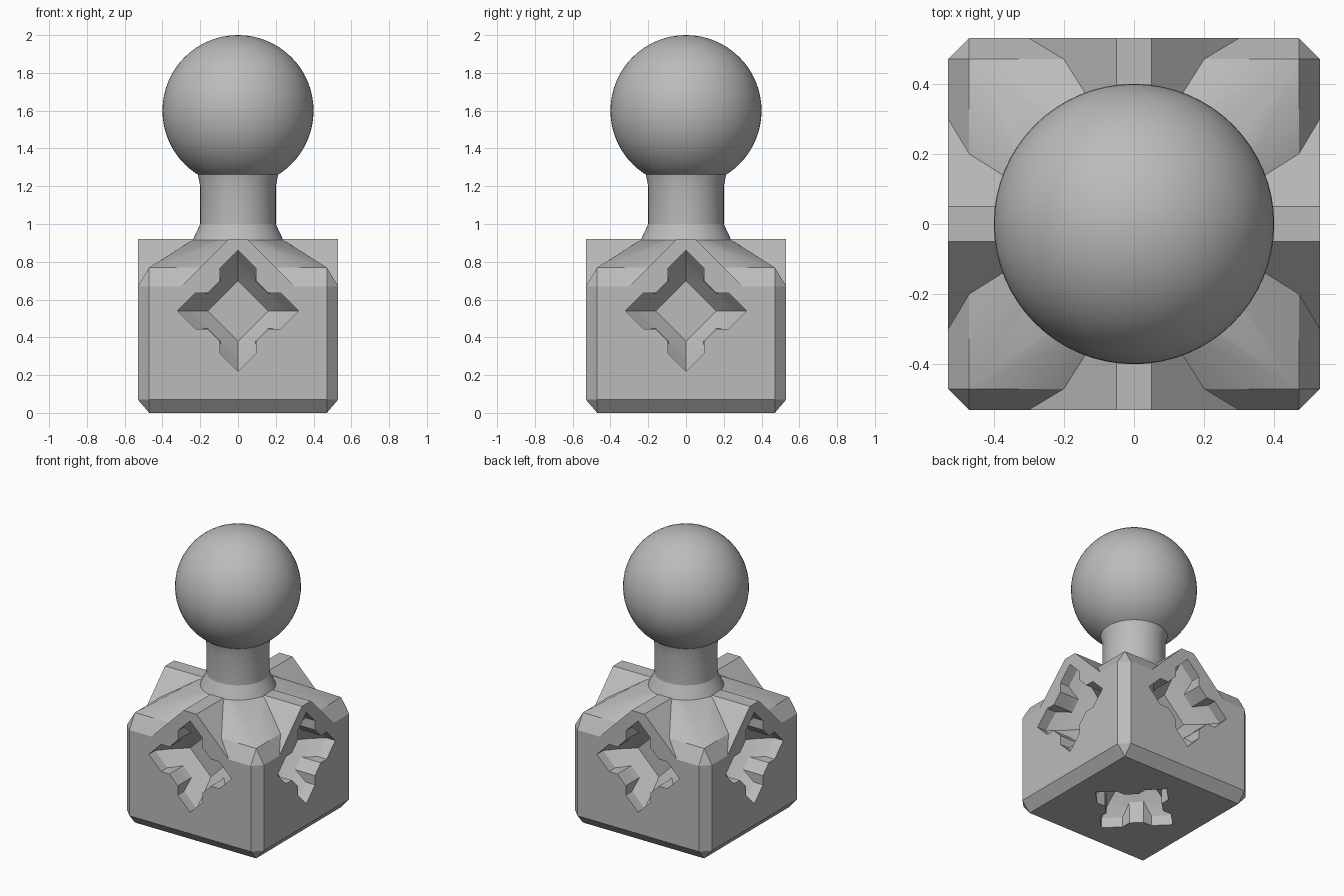
import bpy, bmesh
from math import sin, cos, pi, radians
from mathutils import Matrix, Vector

cube = bpy.data.objects.get("Cube")
if cube:
    bpy.data.objects.remove(cube, do_unlink=True)

grey = bpy.data.materials.new("light_grey")
grey.use_nodes = True
colour = (0.5, 0.5, 0.5, 1)
grey.diffuse_color = colour
grey.node_tree.nodes["Principled BSDF"].inputs["Base Color"].default_value = colour

HALF, INNER = 0.53, 0.47      # block half width, and the same inside the bevel
MID = 0.54                    # socket centre height


def make(name, bm):
    bmesh.ops.recalc_face_normals(bm, faces=bm.faces)
    mesh = bpy.data.meshes.new(name)
    bm.to_mesh(mesh)
    bm.free()
    obj = bpy.data.objects.new(name, mesh)
    bpy.context.collection.objects.link(obj)
    mesh.materials.append(grey)
    return obj


def smooth(obj, angle):
    bpy.ops.object.select_all(action='DESELECT')
    obj.select_set(True)
    bpy.context.view_layer.objects.active = obj
    bpy.ops.object.shade_smooth_by_angle(angle=radians(angle))


def loft(name, layers, matrix=Matrix()):
    """Closed solid through rings with equal point counts."""
    bm = bmesh.new()
    rings = [[bm.verts.new(matrix @ Vector(p)) for p in layer] for layer in layers]
    n = len(rings[0])
    for a, b in zip(rings, rings[1:]):
        for i in range(n):
            j = (i + 1) % n
            bm.faces.new((a[i], a[j], b[j], b[i]))
    bm.faces.new(rings[0])
    bm.faces.new(rings[-1])
    return make(name, bm)


def circle(r, z, n=64):
    return [(r * cos(2 * pi * i / n), r * sin(2 * pi * i / n), z) for i in range(n)]


def boolean(target, tool, operation):
    mod = target.modifiers.new(tool.name, 'BOOLEAN')
    mod.operation = operation
    mod.solver = 'EXACT'
    mod.object = tool
    bpy.context.view_layer.objects.active = target
    bpy.ops.object.modifier_apply(modifier=mod.name)
    bpy.data.objects.remove(tool, do_unlink=True)


# Bevelled block whose square shoulders blend into a round collar
bm = bmesh.new()
points = circle(0.24, 0.915)
for sx in (-1, 1):
    for sy in (-1, 1):
        for x, y, z in ((INNER, INNER, 0), (INNER, HALF, 0.07), (HALF, INNER, 0.07),
                        (INNER, HALF, 0.67), (HALF, INNER, 0.67), (INNER, INNER, 0.77)):
            points.append((sx * x, sy * y, z))
for p in points:
    bm.verts.new(p)
bmesh.ops.convex_hull(bm, input=bm.verts)
bmesh.ops.dissolve_limit(bm, angle_limit=radians(0.5), verts=bm.verts, edges=bm.edges)
block = make("socket_block", bm)

# Two crossing gabled ridges over the side sockets
gable = [(-0.3, 0.6), (0.3, 0.6), (0.3, 0.67), (0.05, 0.92), (-0.05, 0.92), (-0.3, 0.67)]
for turn in (0, pi / 2):
    ridge = loft("ridge", [[(x, y, z) for x, z in gable] for y in (-HALF, HALF)],
                 Matrix.Rotation(turn, 4, 'Z'))
    boolean(block, ridge, 'UNION')


# Keyed diamond sockets: four sides and the underside
def quarter_turns(quarter, depth):
    ring = []
    for x, y in quarter:
        ring.append((x, y))
    for _ in range(3):
        quarter = [(y, -x) for x, y in quarter]
        ring += quarter
    return [(x, y, depth) for x, y in ring]


def keyed(tip, depth):
    k, b = 0.095, 0.16
    return quarter_turns([(0, tip), (k, tip - k), (k, b), (b, k), (tip - k, k)], depth)


def diamond(size, depth):
    return quarter_turns([(size * t, size * (1 - t)) for t in (0, 0.37, 0.42, 0.58, 0.63)], depth)


socket = [keyed(0.32, -0.05), keyed(0.32, 0.07), keyed(0.285, 0.11),
          diamond(0.25, 0.15), diamond(0.16, 0.23)]
places = [Matrix.Rotation(i * pi / 2, 4, 'Z') @ Matrix.Translation((0, -HALF, MID))
          @ Matrix.Rotation(-pi / 2, 4, 'X') for i in range(4)]
places.append(Matrix())
for place in places:
    cutter = loft("socket_cutter", socket, place)
    bm = bmesh.new()
    bm.from_mesh(cutter.data)
    bmesh.ops.triangulate(bm, faces=bm.faces)
    bm.to_mesh(cutter.data)
    bm.free()
    boolean(block, cutter, 'DIFFERENCE')
smooth(block, 20)

# Round neck with a flared foot and a slight flare under the ball
neck = loft("neck", [circle(r, z) for r, z in
                     ((0.235, 0.85), (0.24, 0.915), (0.2, 1.0), (0.2, 1.2), (0.212, 1.26), (0.2, 1.3))])
smooth(neck, 25)

# Ball
bm = bmesh.new()
bmesh.ops.create_uvsphere(bm, u_segments=64, v_segments=32, radius=0.4,
                          matrix=Matrix.Translation((0, 0, 1.6)))
smooth(make("ball", bm), 30)
